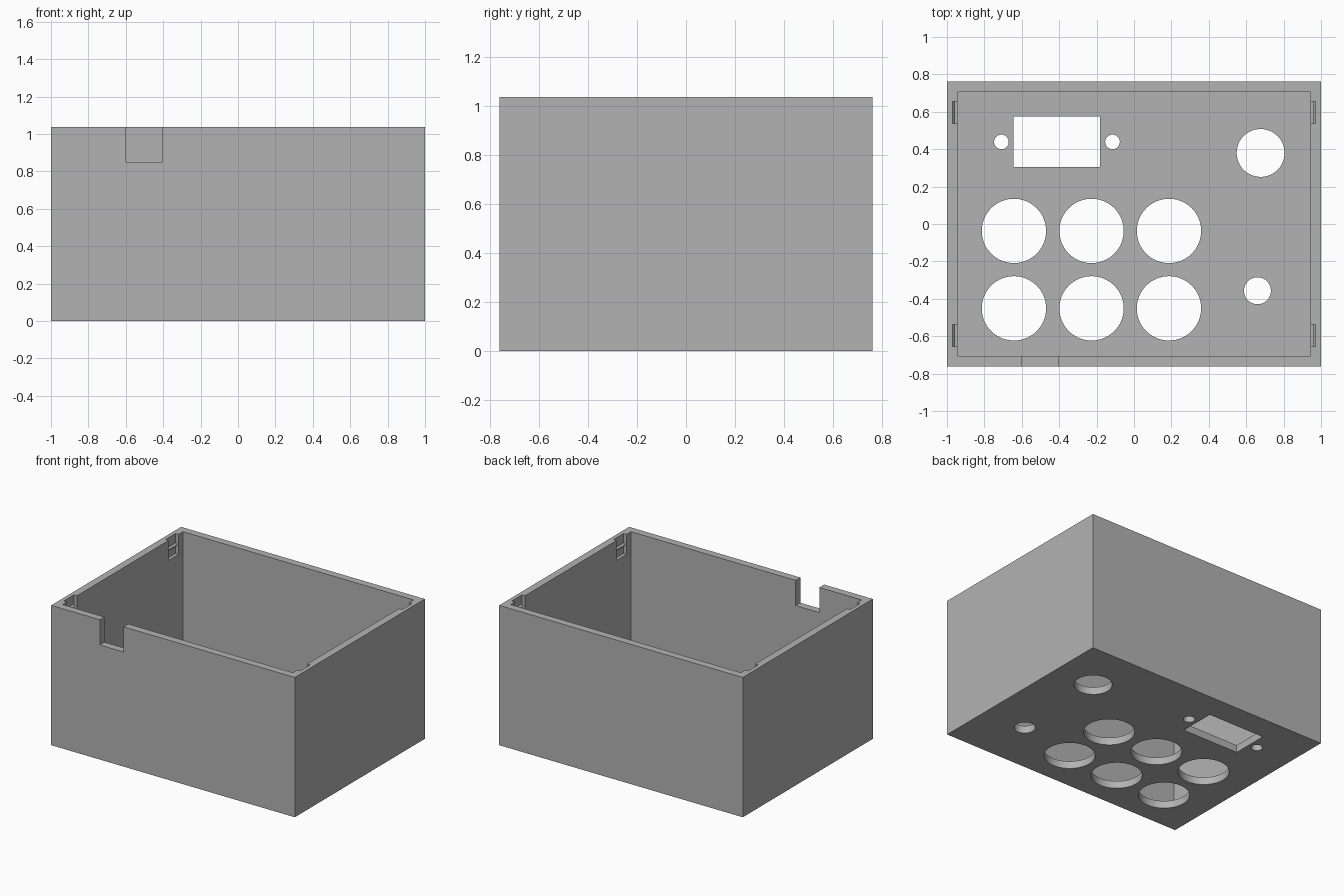
import bpy
import bmesh
import math

cube = bpy.data.objects.get("Cube")
if cube:
    bpy.data.objects.remove(cube, do_unlink=True)

# Main dimensions
HALF_X, HALF_Y, HEIGHT = 1.0, 0.762, 1.037
WALL = 0.055

grey = bpy.data.materials.new("plain_grey")
grey.use_nodes = True
colour = (0.45, 0.45, 0.45, 1)
grey.diffuse_color = colour
grey.node_tree.nodes["Principled BSDF"].inputs["Base Color"].default_value = colour


def prism(name, outline, offset):
    """Extrude a closed outline of 3D points along an offset vector."""
    bm = bmesh.new()
    face = bm.faces.new([bm.verts.new(p) for p in outline])
    grown = bmesh.ops.extrude_face_region(bm, geom=[face], use_keep_orig=True)
    moved = [g for g in grown["geom"] if isinstance(g, bmesh.types.BMVert)]
    bmesh.ops.translate(bm, verts=moved, vec=offset)
    bmesh.ops.recalc_face_normals(bm, faces=bm.faces)
    mesh = bpy.data.meshes.new(name)
    bm.to_mesh(mesh)
    bm.free()
    mesh.materials.append(grey)
    obj = bpy.data.objects.new(name, mesh)
    bpy.context.collection.objects.link(obj)
    return obj


def block(name, x0, x1, y0, y1, z0, z1):
    outline = [(x0, y0, z0), (x1, y0, z0), (x1, y1, z0), (x0, y1, z0)]
    return prism(name, outline, (0, 0, z1 - z0))


def cut(target, cutter):
    """Subtract the cutter from the target, then discard it."""
    cutter.hide_render = True
    mod = target.modifiers.new("cut", 'BOOLEAN')
    mod.operation = 'DIFFERENCE'
    mod.solver = 'EXACT'
    mod.object = cutter
    bpy.context.view_layer.objects.active = target
    bpy.ops.object.modifier_apply(modifier=mod.name)
    bpy.data.objects.remove(cutter, do_unlink=True)


def round_hole(target, x, y, radius, sides=64):
    turn = 2 * math.pi / sides
    ring = [(x + radius * math.cos(i * turn), y + radius * math.sin(i * turn), -0.1)
            for i in range(sides)]
    cut(target, prism("hole_cutter", ring, (0, 0, 0.3)))


# Open-topped box
box = block("enclosure_box", -HALF_X, HALF_X, -HALF_Y, HALF_Y, 0, HEIGHT)
cut(box, block("cavity_cutter", WALL - HALF_X, HALF_X - WALL,
               WALL - HALF_Y, HALF_Y - WALL, WALL, 1.2))

# Cable notch in the front wall
cut(box, block("notch_cutter", -0.6, -0.405, -0.9, -0.6, 0.85, 1.2))

# Six large button holes in the floor
for x in (-0.642, -0.227, 0.187):
    for y in (-0.037, -0.451):
        round_hole(box, x, y, 0.172)

# Display window with its two screw holes
cut(box, block("window_cutter", -0.645, -0.182, 0.305, 0.576, -0.1, 0.2))
for x in (-0.709, -0.115):
    round_hole(box, x, 0.439, 0.039)

# Knob hole and small socket hole
round_hole(box, 0.677, 0.38, 0.128)
round_hole(box, 0.66, -0.357, 0.072)

# Snap recesses in the side walls, each with a small catch ridge
catch_profile = [(0.9, 0.89), (0.97, 0.89), (0.97, 0.94), (0.957, 0.955),
                 (0.97, 0.97), (0.97, 1.2), (0.9, 1.2)]
for side in (-1, 1):
    for y in (-0.655, 0.537):
        outline = [(side * x, y, z) for x, z in catch_profile]
        cut(box, prism("recess_cutter", outline, (0, 0.118, 0)))

# Smooth hole walls, sharp box edges
bpy.ops.object.select_all(action='DESELECT')
box.select_set(True)
bpy.context.view_layer.objects.active = box
bpy.ops.object.shade_smooth_by_angle(angle=math.radians(30))
